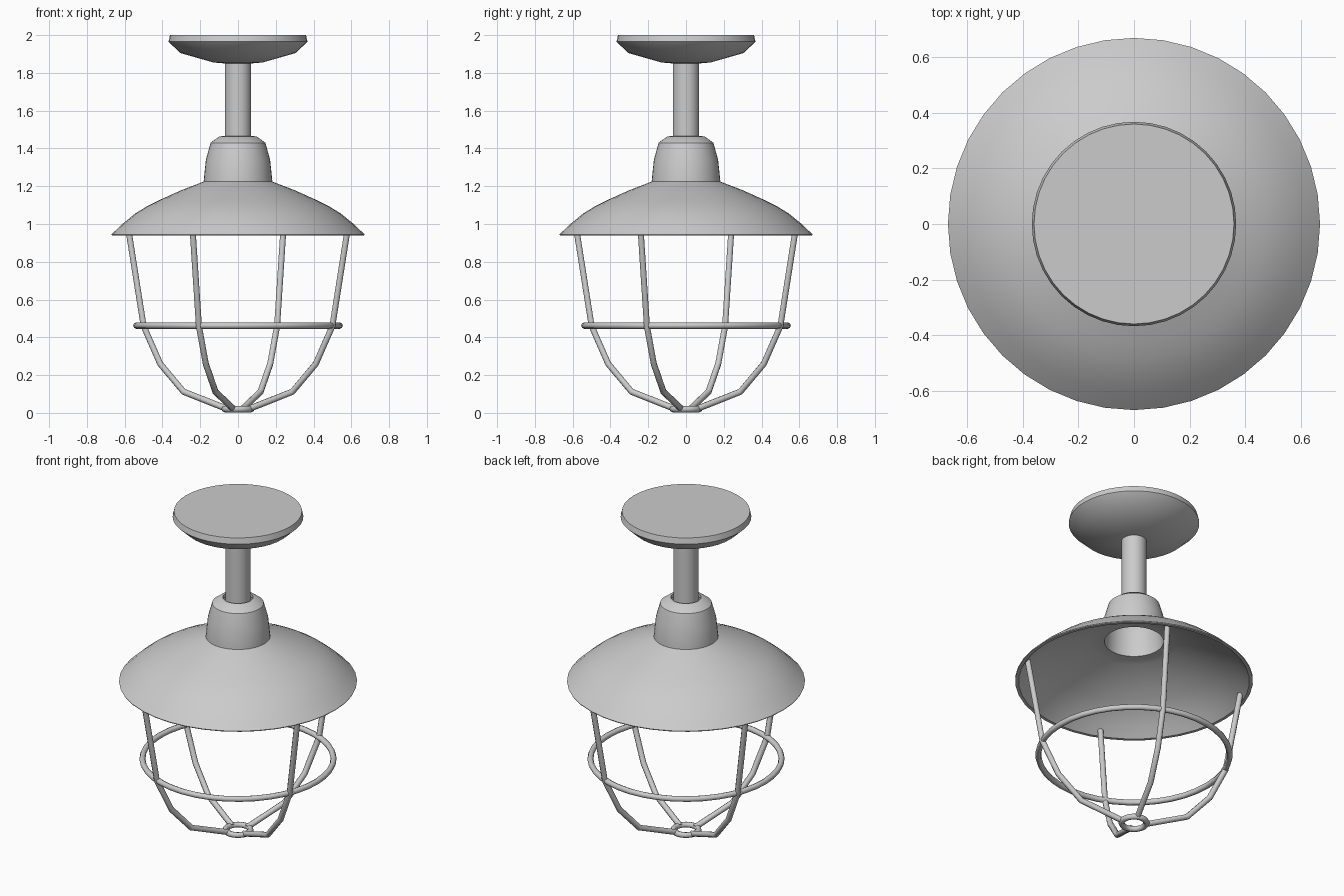
import bpy, bmesh
from math import pi, cos, sin, radians

if "Cube" in bpy.data.objects:
    bpy.data.objects.remove(bpy.data.objects["Cube"])

SIDES = 40
WIRE = 0.017


def smooth(obj, angle=30):
    bpy.ops.object.select_all(action='DESELECT')
    bpy.context.view_layer.objects.active = obj
    obj.select_set(True)
    bpy.ops.object.shade_smooth_by_angle(angle=radians(angle))


def lathe(name, profile, closed=False):
    """Revolve an (r, z) profile about the z axis."""
    bm = bmesh.new()
    verts = [bm.verts.new((r, 0, z)) for r, z in profile]
    pairs = list(zip(verts, verts[1:]))
    if closed:
        pairs.append((verts[-1], verts[0]))
    edges = [bm.edges.new(p) for p in pairs]
    bmesh.ops.spin(bm, geom=verts + edges, cent=(0, 0, 0), axis=(0, 0, 1),
                   angle=2 * pi, steps=SIDES, use_merge=True)
    bmesh.ops.remove_doubles(bm, verts=bm.verts, dist=1e-4)
    bmesh.ops.recalc_face_normals(bm, faces=bm.faces)
    mesh = bpy.data.meshes.new(name)
    bm.to_mesh(mesh)
    bm.free()
    obj = bpy.data.objects.new(name, mesh)
    bpy.context.collection.objects.link(obj)
    smooth(obj)
    return obj


def ring(name, radius, z):
    bpy.ops.mesh.primitive_torus_add(location=(0, 0, z), major_radius=radius,
                                     minor_radius=WIRE, major_segments=SIDES,
                                     minor_segments=8)
    obj = bpy.context.object
    obj.name = name
    smooth(obj, 50)


def wire(name, path, angle):
    """Round bar following an (r, z) path in the vertical plane at an angle."""
    curve = bpy.data.curves.new(name, 'CURVE')
    curve.dimensions = '3D'
    curve.bevel_depth = WIRE
    curve.bevel_resolution = 2
    curve.use_fill_caps = True
    spline = curve.splines.new('POLY')
    spline.points.add(len(path) - 1)
    for p, (r, z) in zip(spline.points, path):
        p.co = (r * cos(angle), r * sin(angle), z, 1)
    obj = bpy.data.objects.new(name, curve)
    bpy.context.collection.objects.link(obj)
    bpy.ops.object.select_all(action='DESELECT')
    bpy.context.view_layer.objects.active = obj
    obj.select_set(True)
    bpy.ops.object.convert(target='MESH')
    smooth(bpy.context.object, 50)


# Ceiling plate and stem
lathe("ceiling_plate", [(0, 2.0), (0.36, 2.0), (0.368, 1.965), (0.305, 1.905),
                        (0.13, 1.855), (0.07, 1.85), (0, 1.85)])
lathe("stem", [(0, 1.86), (0.07, 1.86), (0.07, 1.42), (0, 1.42)])

# Hollow lamp socket, open underneath
lathe("socket", [(0.085, 1.465), (0.1, 1.463), (0.145, 1.43), (0.17, 1.34),
                 (0.182, 1.225), (0.182, 1.197), (0.166, 1.197),
                 (0.158, 1.34), (0.135, 1.42), (0.085, 1.445)], closed=True)

# Shade shell with a flat inner collar
lathe("shade", [(0.175, 1.227), (0.3, 1.179), (0.42, 1.125), (0.48, 1.095),
                (0.545, 1.055), (0.61, 1.002), (0.67, 0.945), (0.668, 0.94),
                (0.65, 0.94), (0.6, 0.99), (0.535, 1.042), (0.47, 1.083),
                (0.41, 1.112), (0.25, 1.192), (0.175, 1.197)], closed=True)

# Guard cage
ring("guard_ring", 0.538, 0.462)
ring("bottom_ring", 0.07, WIRE + 0.003)
bar = [(0.627, 0.965), (0.541, 0.46), (0.446, 0.26), (0.312, 0.112), (0.06, 0.02)]
for i in range(4):
    wire(f"guard_wire_{i + 1}", bar, radians(-22.5 + 90 * i))
